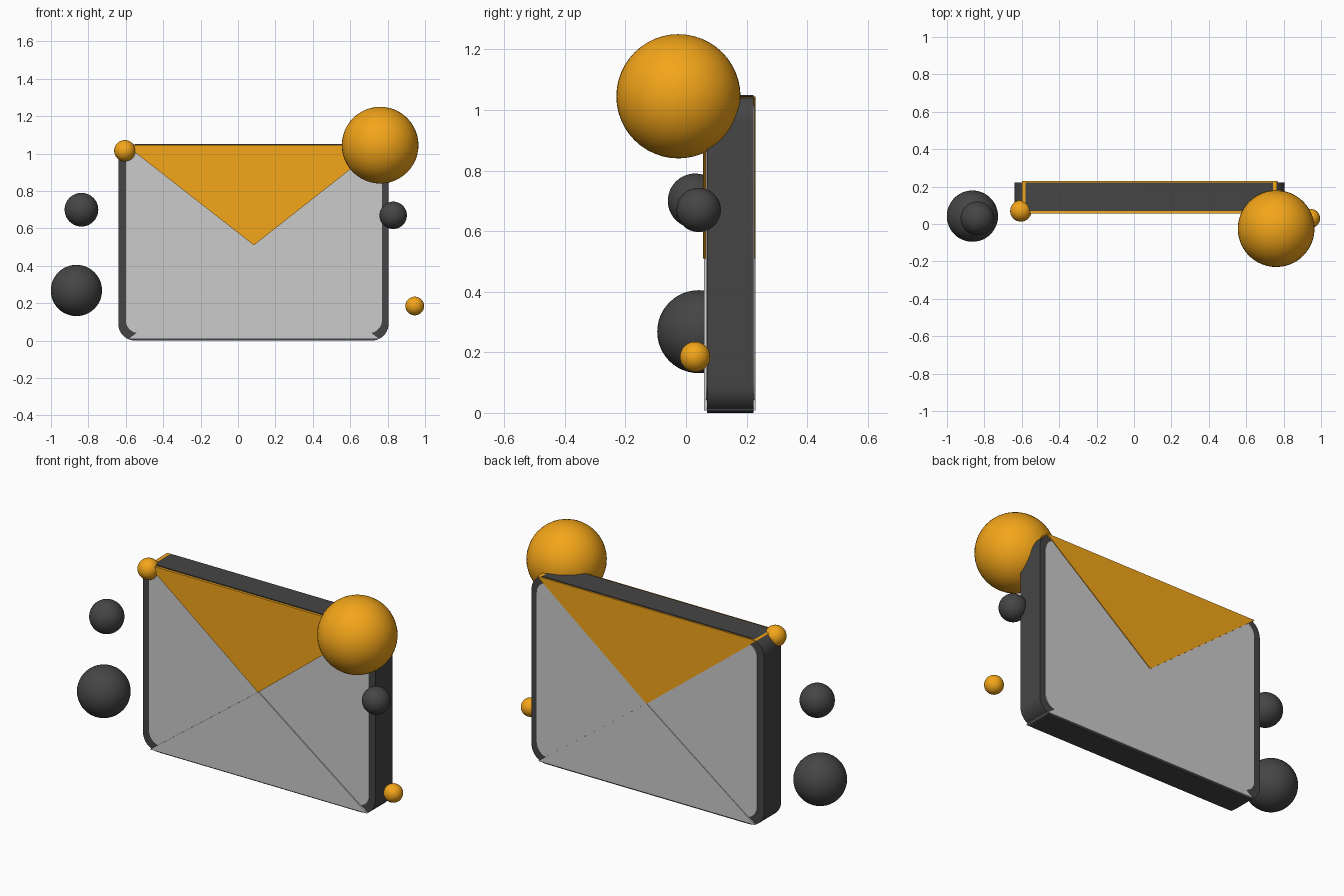
import bpy, bmesh, math

if "Cube" in bpy.data.objects:
    bpy.data.objects.remove(bpy.data.objects["Cube"])

def material(name, rgb):
    m = bpy.data.materials.new(name)
    m.diffuse_color = (*rgb, 1)
    m.use_nodes = True
    m.node_tree.nodes["Principled BSDF"].inputs["Base Color"].default_value = m.diffuse_color
    return m

ORANGE = material("orange", (0.9, 0.38, 0.01))
DARK = material("charcoal", (0.06, 0.06, 0.06))

def prism(name, points, y0, y1, mat=None, angle=30):
    """Extrude an x-z outline along y."""
    bm = bmesh.new()
    face = bm.faces.new([bm.verts.new((x, y0, z)) for x, z in points])
    ext = bmesh.ops.extrude_face_region(bm, geom=[face])
    moved = [v for v in ext["geom"] if isinstance(v, bmesh.types.BMVert)]
    bmesh.ops.translate(bm, verts=moved, vec=(0, y1 - y0, 0))
    bmesh.ops.recalc_face_normals(bm, faces=bm.faces)
    me = bpy.data.meshes.new(name)
    bm.to_mesh(me)
    bm.free()
    ob = bpy.data.objects.new(name, me)
    bpy.context.collection.objects.link(ob)
    if mat:
        me.materials.append(mat)
    bpy.ops.object.select_all(action='DESELECT')
    bpy.context.view_layer.objects.active = ob
    ob.select_set(True)
    bpy.ops.object.shade_smooth_by_angle(angle=math.radians(angle))
    return ob

def rounded(x0, x1, z0, z1, r, n=10):
    pts = []
    corners = [(x1 - r, z1 - r), (x0 + r, z1 - r), (x0 + r, z0 + r), (x1 - r, z0 + r)]
    for i, (cx, cz) in enumerate(corners):
        for k in range(n + 1):
            a = math.pi / 2 * (i + k / n)
            pts.append((cx + r * math.cos(a), cz + r * math.sin(a)))
    return pts

def ball(name, pos, r, mat):
    bpy.ops.mesh.primitive_uv_sphere_add(segments=48, ring_count=24, radius=r, location=pos)
    ob = bpy.context.object
    ob.name = name
    ob.data.materials.append(mat)
    bpy.ops.object.shade_smooth()

# Dark rounded envelope body with pale panels showing on both faces
prism("envelope_body", rounded(-0.64, 0.805, 0.0, 1.05, 0.09), 0.07, 0.222, DARK)
prism("pale_panel", rounded(-0.6, 0.77, 0.04, 1.02, 0.07), 0.066, 0.226)

# Triangular folds meeting in the middle, front and back
tip = (0.085, 0.51)
prism("top_flap", [(-0.6, 1.045), (0.765, 1.045), tip], 0.056, 0.23, ORANGE)
prism("bottom_fold", [(-0.59, 0.008), (0.76, 0.008), tip], 0.06, 0.23)

# Notification ball and the scattered balls around the envelope
ball("notification_ball", (0.76, -0.025, 1.045), 0.205, ORANGE)
ball("corner_ball", (-0.605, 0.07, 1.015), 0.057, ORANGE)
ball("right_small_ball", (0.945, 0.03, 0.185), 0.05, ORANGE)
ball("right_dark_ball", (0.83, 0.042, 0.67), 0.073, DARK)
ball("left_upper_ball", (-0.837, 0.03, 0.70), 0.09, DARK)
ball("left_lower_ball", (-0.864, 0.042, 0.268), 0.137, DARK)
